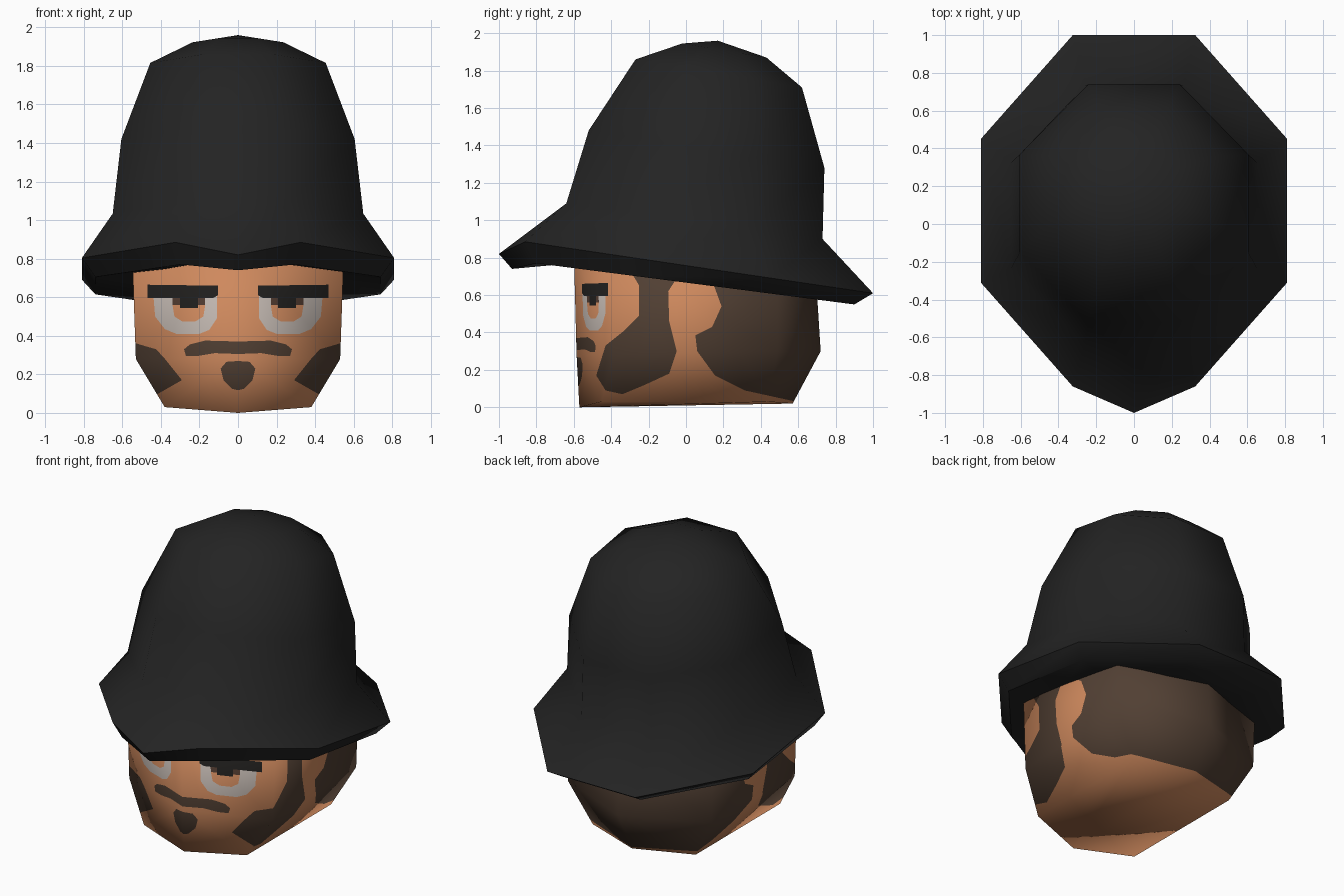
import bpy, bmesh
from mathutils import Vector
from mathutils.bvhtree import BVHTree
from mathutils.interpolate import poly_3d_calc

if "Cube" in bpy.data.objects:
    bpy.data.objects.remove(bpy.data.objects["Cube"])


def material(name, rgb):
    m = bpy.data.materials.new(name)
    m.diffuse_color = (*rgb, 1)
    m.use_nodes = True
    m.node_tree.nodes["Principled BSDF"].inputs["Base Color"].default_value = m.diffuse_color
    return m


SKIN, HAIR, WHITE, BROWN, BLACK = range(5)
head_mats = [material("skin", (0.62, 0.25, 0.11)),
             material("shaved hair", (0.082, 0.050, 0.033)),
             material("eye white", (0.52, 0.46, 0.42)),
             material("iris brown", (0.075, 0.04, 0.027)),
             material("brow black", (0.014, 0.013, 0.012))]
hat_mat = material("hat black", (0.017, 0.017, 0.017))


def add_object(name, bm, mats):
    me = bpy.data.meshes.new(name)
    bm.to_mesh(me)
    for m in mats:
        me.materials.append(m)
    for p in me.polygons:
        p.use_smooth = True
    ob = bpy.data.objects.new(name, me)
    bpy.context.collection.objects.link(ob)
    return ob


def skin_rings(bm, rings, closed):
    rows = [[bm.verts.new(p) for p in r] for r in rings]
    n = len(rows[0])
    for a, b in zip(rows, rows[1:]):
        for i in range(n if closed else n - 1):
            j = (i + 1) % n
            bm.faces.new((a[i], a[j], b[j], b[i]))
    return rows


def mirror_x(bm):
    dup = bmesh.ops.duplicate(bm, geom=bm.verts[:] + bm.edges[:] + bm.faces[:])["geom"]
    for v in dup:
        if isinstance(v, bmesh.types.BMVert):
            v.co.x = -v.co.x
    bmesh.ops.reverse_faces(bm, faces=[f for f in dup if isinstance(f, bmesh.types.BMFace)])
    bmesh.ops.remove_doubles(bm, verts=bm.verts[:], dist=1e-5)


# Head: right half from three rings, mirrored after painting
half = bmesh.new()
rows = skin_rings(half, [
    [(0, -.57, 0), (.38, -.45, .03), (.38, .44, .03), (0, .57, .02)],
    [(0, -.585, .28), (.53, -.39, .28), (.53, .49, .3), (0, .72, .3)],
    [(0, -.60, .85), (.55, -.39, .85), (.55, .49, .85), (0, .685, .85)]], False)
half.faces.new(rows[0][::-1])
half.faces.new(rows[-1])
bmesh.ops.triangulate(half, faces=half.faces[:])

# Uncut copy, used to keep the smooth shading of the coarse shape
ref = half.copy()
mirror_x(ref)
ref.normal_update()
ref.faces.ensure_lookup_table()
tree = BVHTree.FromBMesh(ref)


def smooth_normal(co):
    loc, _, i, _ = tree.find_nearest(co)
    vs = ref.faces[i].verts
    w = poly_3d_calc([v.co for v in vs], loc)
    return sum((v.normal * k for v, k in zip(vs, w)), Vector()).normalized()


def inside(p, poly):
    hit = False
    for (ax, ay), (bx, by) in zip(poly, poly[1:] + poly[:1]):
        if (ay > p[1]) != (by > p[1]) and p[0] < (bx - ax) * (p[1] - ay) / (by - ay) + ax:
            hit = not hit
    return hit


def paint(poly, mat, axis):
    """Cut the outline poly, drawn in (axis, z), into the head and colour it."""
    lo = [min(p[k] for p in poly) for k in (0, 1)]
    hi = [max(p[k] for p in poly) for k in (0, 1)]

    def touched():
        out = []
        for f in half.faces:
            if axis == 0 and f.calc_center_median().y > -.2:
                continue
            a = [v.co[axis] for v in f.verts]
            z = [v.co.z for v in f.verts]
            if max(a) > lo[0] and min(a) < hi[0] and max(z) > lo[1] and min(z) < hi[1]:
                out.append(f)
        return out

    for p, q in zip(poly, poly[1:] + poly[:1]):
        co, no = Vector((0, 0, p[1])), Vector((0, 0, q[0] - p[0]))
        co[axis], no[axis] = p[0], p[1] - q[1]
        fs = touched()
        es = list({e for f in fs for e in f.edges})
        vs = list({v for f in fs for v in f.verts})
        bmesh.ops.bisect_plane(half, geom=vs + es + fs, dist=1e-5, plane_co=co, plane_no=no.normalized())
    for f in touched():
        c = f.calc_center_median()
        if inside((c[axis], c.z), poly):
            f.material_index = mat


# Sideburn and back hair, drawn from the side
paint([(-.31, .86), (-.31, .75), (-.25, .65), (-.25, .49), (-.33, .41), (-.43, .33), (-.48, .17),
       (-.43, .09), (-.34, .07), (-.22, .12), (-.09, .18), (-.05, .30), (-.09, .46), (-.095, .62),
       (-.03, .72), (-.03, .86)], HAIR, 1)
paint([(.05, .86), (.06, .71), (.15, .65), (.19, .54), (.14, .43), (.05, .385), (.06, .30),
       (.155, .17), (.315, .09), (.58, .032), (.8, .03), (.8, .86)], HAIR, 1)
# Moustache and chin beard, drawn from the front
paint([(-.01, .37), (.17, .375), (.25, .355), (.28, .33), (.27, .295), (.21, .295), (.12, .31),
       (-.01, .305)], HAIR, 0)
paint([(-.01, .27), (.06, .265), (.09, .23), (.075, .17), (.03, .125), (-.01, .115)], HAIR, 0)
# Eye: white, iris, pupil, brow
paint([(.11, .62), (.11, .49), (.15, .43), (.2, .41), (.32, .41), (.38, .435), (.43, .5), (.44, .62)], WHITE, 0)
paint([(.17, .56), (.18, .50), (.22, .475), (.29, .475), (.33, .50), (.34, .56)], SKIN, 0)
paint([(.17, .61), (.17, .56), (.34, .56), (.34, .61)], BROWN, 0)
paint([(.207, .61), (.207, .545), (.3, .545), (.3, .61)], BLACK, 0)
paint([(.105, .66), (.105, .61), (.13, .595), (.47, .595), (.47, .665)], BLACK, 0)

mirror_x(half)
head = add_object("head", half, head_mats)
head.data.normals_split_custom_set_from_vertices([smooth_normal(v.co) for v in head.data.vertices])


# Hat: tilted octagon rings with an extra front point for the brim peak
def hat_ring(rx, y0, y1, z0, z1, peak=None):
    side = [(.4, -1), (1, -.41), (1, .41), (.4, 1)]
    pts = [(0, -1)] + side + [(-x, y) for x, y in side[::-1]]
    out = []
    for x, f in pts:
        t = (f + 1) / 2
        out.append((x * rx, y0 + (y1 - y0) * t, z0 + (z1 - z0) * t))
    if peak:
        out[0] = (0, *peak)
    return out


bm = bmesh.new()
rows = skin_rings(bm, [
    hat_ring(.45, -.5, .6, .78, .60),
    hat_ring(.74, -.80, .90, .77, .55, (-.93, .74)),
    hat_ring(.81, -.86, 1.0, .885, .61, (-1.0, .82)),
    hat_ring(.65, -.64, .73, 1.09, .90),
    hat_ring(.605, -.52, .74, 1.48, 1.28),
    hat_ring(.455, -.27, .62, 1.86, 1.71),
    hat_ring(.235, -.02, .43, 1.945, 1.87)], True)
bm.faces.new(rows[0][::-1])
apex = bm.verts.new((0, .17, 1.96))
for i in range(9):
    bm.faces.new((rows[-1][i], rows[-1][(i + 1) % 9], apex))
bmesh.ops.recalc_face_normals(bm, faces=bm.faces[:])
hat = add_object("hat", bm, [hat_mat])
bpy.context.view_layer.objects.active = hat
hat.select_set(True)
bpy.ops.object.shade_smooth_by_angle(angle=0.96)
